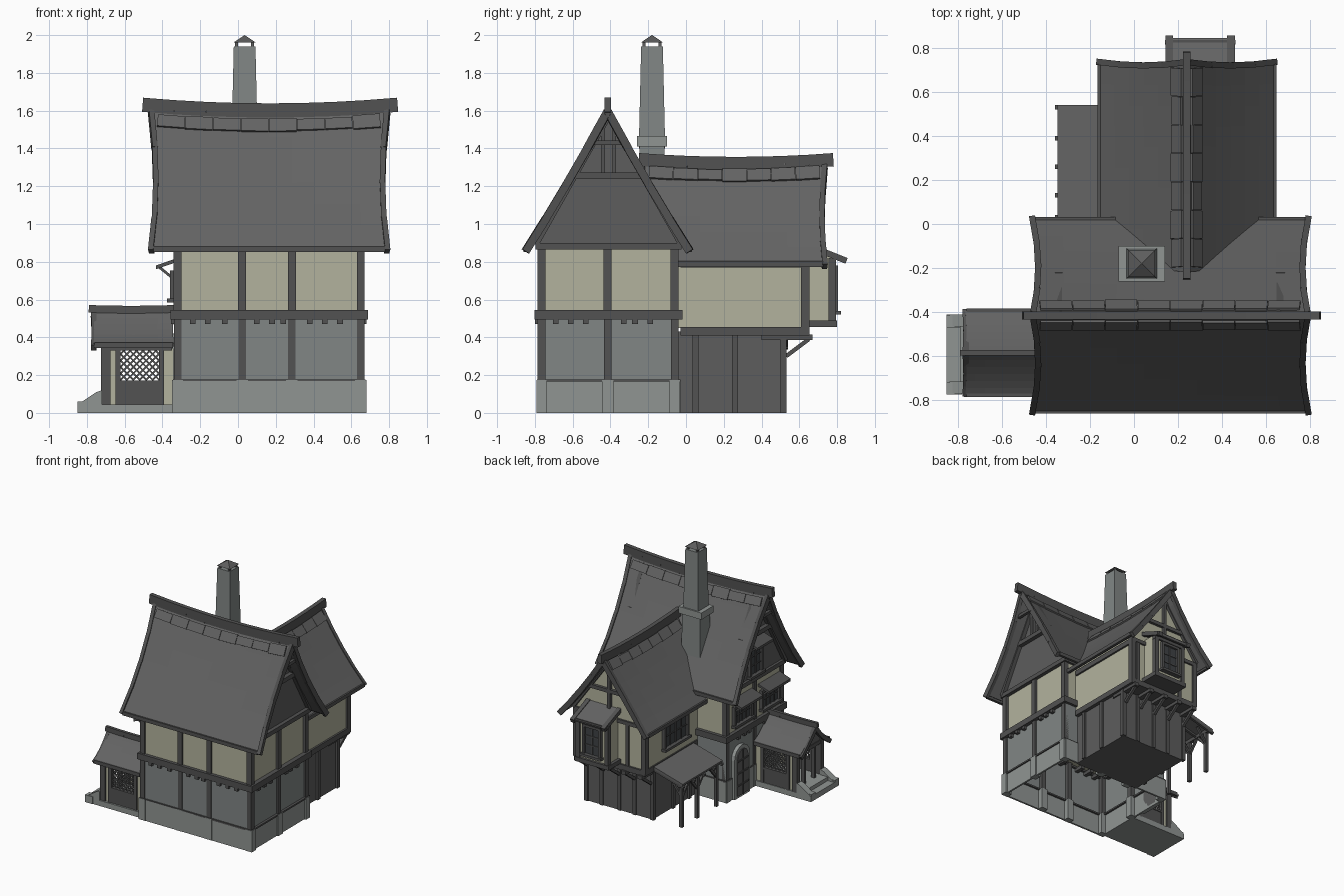
import bpy, bmesh, math, random
from mathutils import Vector as V, Matrix

if "Cube" in bpy.data.objects:
    bpy.data.objects.remove(bpy.data.objects["Cube"])
random.seed(3)

def mat(name, r, g, b):
    m = bpy.data.materials.new(name)
    m.diffuse_color = (r, g, b, 1)
    m.use_nodes = True
    m.node_tree.nodes["Principled BSDF"].inputs["Base Color"].default_value = m.diffuse_color
    return m

TIMBER = mat("dark timber", .085, .085, .085)
ROOF = mat("roof slate", .125, .125, .125)
BOARD = mat("wood boards", .11, .11, .11)
STONE = mat("wall stone", .22, .24, .235)
PALE = mat("pale stone", .28, .30, .29)
PLASTER = mat("plaster", .45, .45, .34)
GLASS = mat("window glass", .05, .055, .06)

def finish(name, bm, m):
    me = bpy.data.meshes.new(name)
    bm.to_mesh(me)
    bm.free()
    me.materials.append(m)
    o = bpy.data.objects.new(name, me)
    bpy.context.collection.objects.link(o)
    return o

def box(bm, x0, x1, y0, y1, z0, z1, top=1):
    M = Matrix.Translation(((x0+x1)/2, (y0+y1)/2, (z0+z1)/2)) @ Matrix.Diagonal((abs(x1-x0), abs(y1-y0), abs(z1-z0), 1))
    vs = bmesh.ops.create_cube(bm, size=1)['verts']
    for v in vs:
        if v.co.z > 0:
            v.co.x *= top
            v.co.y *= top
    bmesh.ops.transform(bm, matrix=M, verts=vs)

def beam(bm, p, q, w, h, up=(0, 0, 1)):
    p, q = V(p), V(q)
    d = q-p
    side = d.cross(V(up))
    if side.length < 1e-5:
        side = d.cross(V((0, 1, 0)))
    side.normalize()
    u = side.cross(d).normalized()
    M = Matrix((side*w, d, u*h)).transposed().to_4x4()
    M.translation = (p+q)/2
    bmesh.ops.create_cube(bm, size=1, matrix=M)

def prism(bm, axis, pts, lo, hi):
    put = (lambda t, a, b: (t, a, b)) if axis == 'x' else (lambda t, a, b: (a, t, b))
    A, B = [[bm.verts.new(put(t, a, b)) for a, b in pts] for t in (lo, hi)]
    n = len(pts)
    fs = [bm.faces.new(A), bm.faces.new(B[::-1])]
    fs += [bm.faces.new((A[i], B[i], B[(i+1) % n], A[(i+1) % n])) for i in range(n)]
    bmesh.ops.recalc_face_normals(bm, faces=fs)

def boxes(name, m, rows):
    bm = bmesh.new()
    for r in rows:
        box(bm, *r)
    return finish(name, bm, m)

def beams(name, m, rows):
    bm = bmesh.new()
    for r in rows:
        beam(bm, *r)
    return finish(name, bm, m)

def solid(name, m, axis, pts, lo, hi):
    bm = bmesh.new()
    prism(bm, axis, pts, lo, hi)
    return finish(name, bm, m)

# Sagging gable roof with ridge beam, ridge slates, barge boards and eave boards
def roof(name, axis, c, lo, hi, half, ze, zr, sag, pinch, rlo, rhi, rw, rh, slates=0, thick=.03, ends=(0, 1)):
    L, mid = hi-lo, (lo+hi)/2
    def pt(a, s, dz=0):
        t = abs(s)
        along = mid+(a-.5)*(L-2*pinch*4*t*(1-t))
        z = zr-(zr-ze)*t-.015*4*t*(1-t)-sag*(1-(2*a-1)**2)*(1-t)+dz
        return V((along, c+s*half, z)) if axis == 'x' else V((c+s*half, along, z))
    N, S = 10, 12
    bm = bmesh.new()
    g = [[bm.verts.new(pt(i/N, 2*j/S-1)) for j in range(S+1)] for i in range(N+1)]
    for i in range(N):
        for j in range(S):
            bm.faces.new((g[i][j], g[i+1][j], g[i+1][j+1], g[i][j+1]))
    bm.normal_update()
    if sum(f.normal.z for f in bm.faces) < 0:
        bmesh.ops.reverse_faces(bm, faces=bm.faces)
    o = finish(name, bm, ROOF)
    md = o.modifiers.new("thickness", 'SOLIDIFY')
    md.thickness, md.offset = thick, -1
    trim = []
    for s in (-1, 1):
        for a in ends:
            for k in range(4):
                trim.append((pt(a, s*k/4, -.025), pt(a, s*(k+1)/4, -.025), .028, thick+.012))
        trim.append((pt(.01, s, -.012), pt(.99, s, -.012), .022, .03))
    def rp(f):
        along = rlo+(rhi-rlo)*f
        z = zr+rh*.15-sag*(1-(2*f-1)**2)
        return (along, c, z) if axis == 'x' else (c, along, z)
    trim += [(rp(k/8), rp((k+1)/8), rw, rh) for k in range(8)]
    beams(name+"_trim", TIMBER, trim)
    rows = []
    for s in (-1, 1):
        for k in range(slates):
            w = .05+.015*random.random()
            a0, a1 = .02+.96*k/slates, .02+.96*(k+.98)/slates
            nrm = V((0, s*(zr-ze), half)) if axis == 'x' else V((s*(zr-ze), 0, half))
            off = s*.045/half
            rows.append((pt(a0, off, .012), pt(a1, off, .012), w*1.3, .012, nrm))
    if rows:
        beams(name+"_ridge_slates", ROOF, rows)

# Framed window on a wall: axis/sgn is the facing direction
def window(name, axis, sgn, c, w, h, cols, rows, hood=False):
    def B(u0, u1, d0, d1, z0, z1):
        d0, d1 = sgn*d0, sgn*d1
        if axis == 'x':
            return (c[0]+d0, c[0]+d1, c[1]+u0, c[1]+u1, c[2]+z0, c[2]+z1)
        return (c[0]+u0, c[0]+u1, c[1]+d0, c[1]+d1, c[2]+z0, c[2]+z1)
    a, b, f = w/2, h/2, .02
    boxes(name+"_glass", GLASS, [B(-a, a, 0, .008, -b, b)])
    r = [B(-a-f, -a, 0, .025, -b, b), B(a, a+f, 0, .025, -b, b),
         B(-a-f, a+f, 0, .025, b, b+f), B(-a-.03, a+.03, 0, .04, -b-f, -b)]
    r += [B(-a+w*k/cols-.004, -a+w*k/cols+.004, 0, .015, -b, b) for k in range(1, cols)]
    r += [B(-a, a, 0, .014, -b+h*k/rows-.004, -b+h*k/rows+.004) for k in range(1, rows)]
    boxes(name+"_frame", TIMBER, r)
    if hood:
        x, y, z = c[0], c[1], c[2]+b+.03
        bm = bmesh.new()
        prism(bm, 'x' if axis == 'y' else 'y', [((y if axis == 'y' else x)+sgn*d, z+e) for d, e in
              ((0, .03), (0, .05), (.1, .015), (.1, -.005))], (y if axis == 'x' else x)-a-.04, (y if axis == 'x' else x)+a+.04)
        for s in (-1, 1):
            if axis == 'x':
                beam(bm, (x, y+s*a, z-.06), (x+sgn*.08, y+s*a, z+.005), .014, .014)
        finish(name+"_hood", bm, TIMBER)

# ---- Main house walls ----
o = boxes("main_stone_wall", STONE, [(-.335, .655, -.78, -.04, 0, .51)])
bm = bmesh.new()
bm.from_mesh(o.data)
bmesh.ops.delete(bm, geom=[f for f in bm.faces if abs(f.normal.z) > .9], context='FACES')
bm.to_mesh(o.data)
bm.free()
PX, PY = (-.32, .022, .285, .65), (-.765, -.415, -.06)
plinth = [(-.345, .665, -.79, -.775, 0, .17), (-.345, .665, -.045, -.03, 0, .17),
          (-.345, -.33, -.79, -.03, 0, .17), (.65, .665, -.79, -.03, 0, .17)]
plinth += [(x-.03, x+.03, y-.027, y+.027, 0, .175) for x in PX for y in (PY[0], PY[2])]
plinth += [(x-.027, x+.027, PY[1]-.03, PY[1]+.03, 0, .175) for x in (PX[0], PX[3])]
boxes("plinth", PALE, plinth)
boxes("main_plaster_wall", PLASTER, [(-.33, .65, -.775, -.045, .51, .87)])
frame = []
for z0, z1, e in ((.17, .5, .02), (.5, .89, .021)):
    frame += [(x-e, x+e, y-e, y+e, z0, z1) for x in PX for y in (PY[0], PY[2])]
    frame += [(x-e, x+e, PY[1]-e, PY[1]+e, z0, z1) for x in (PX[0], PX[3])]
for z0, z1, e in ((.165, .178, 0), (.495, .545, .012), (.865, .90, .006)):
    for y in (-.79-e, -.06):
        frame.append((-.345-e, .675+e, y, y+.03+e, z0, z1))
    for x in (-.345-e, .645):
        frame.append((x, x+.03+e, -.79-e, -.03+e, z0, z1))
for x in (-.24, -.16, -.07, .1, .18, .24, .38, .46, .54):
    frame.append((x-.015, x+.015, -.80, -.7, .47, .5))
for y in (-.69, -.61, -.53, -.33, -.27, -.19):
    frame.append((-.355, -.3, y-.015, y+.015, .47, .5))
    frame.append((.6, .68, y-.015, y+.015, .47, .5))
boxes("main_timber_frame", TIMBER, frame)

# Main gables with collar beams and king posts
solid("main_gable", BOARD, 'x', [(-.79, .87), (-.03, .87), (-.41, 1.55)], -.33, .65)
rows = []
for x in (-.345, .665):
    rows += [((x, -.60, 1.255), (x, -.22, 1.255), .04, .035), ((x, -.44, 1.27), (x, -.44, 1.53), .02, .02),
             ((x, -.38, 1.27), (x, -.38, 1.53), .02, .02)]
    for s in (-1, 1):
        rows.append(((x, -.41+s*.385, .89), (x, -.41, 1.57), .035, .03))
for x in (-.43, .755):
    rows += [((x, -.50, 1.43), (x, -.33, 1.43), .025, .025)]
beams("main_gable_timbers", TIMBER, rows)
roof("main_roof", 'x', -.415, -.46, .79, .435, .88, 1.62, .03, .025, -.505, .845, .035, .075, 8)

# ---- Rear wing ----
boxes("wing_lower_wall", BOARD, [(-.06, .54, -.05, .52, 0, .43)])
posts = [(x-.016, x+.016, y-.016, y+.016, 0, .42) for x in (-.06, .54) for y in (.05, .26, .515)]
posts += [(x-.014, x+.014, .5, .53, 0, .42) for x in (.1, .24, .4)]
posts += [(-.085, .57, -.03, .655, .41, .455)]
posts += [(x-.02, x+.02, .4, .67, .385, .415) for x in (-.05, .1, .24, .38, .53)]
posts += [(x-.02, x+.02, .61, .655, .43, .82) for x in (-.07, .55)]
posts += [(-.09, -.06, -.03, .65, .77, .81), (.54, .57, -.03, .65, .77, .81), (-.08, .56, .63, .655, .79, .82)]
posts += [(x-.015, x+.015, .63, .652, .45, .8) for x in (.08, .5)]
boxes("wing_timber_frame", TIMBER, posts)
solid("wing_plaster_wall", PLASTER, 'y', [(-.075, .45), (.555, .45), (.555, .82), (.24, 1.27), (-.075, .82)], -.05, .64)
beams("wing_braces", TIMBER, [((x, .53, .3), (x, .65, .39), .022, .022) for x in (-.05, .1, .24, .38, .53)] +
      [((.07, .65, 1.03), (.41, .65, 1.03), .025, .03), ((.24, .65, .82), (.24, .65, 1.25), .025, .03)] +
      [((.24+s*.33, .65, .82), (.24, .65, 1.28), .025, .03) for s in (-1, 1)])
roof("wing_roof", 'y', .24, -.22, .735, .395, .80, 1.33, .02, .015, -.25, .78, .035, .07, 7, ends=(1,))
window("wing_side_window", 'x', -1, (-.077, .26, .64), .28, .18, 4, 2)

# Bay window at the back
boxes("bay_wall", PLASTER, [(.17, .43, .6, .78, .47, .84)])
bay = [(x-.017, x+.017, .755, .795, .46, .82) for x in (.17, .43)]
bay += [(.145, .455, .62, .80, .455, .49), (.15, .45, .76, .795, .79, .815)]
boxes("bay_frame", TIMBER, bay)
window("bay_window", 'y', 1, (.30, .78, .65), .13, .22, 2, 3)
beams("bay_roof", ROOF, [((.30, .6, .905), (.30, .84, .81), .29, .02)])
beams("bay_roof_trim", TIMBER, [((x, .6, .905), (x, .85, .805), .035, .032) for x in (.16, .44)] +
      [((.14, .825, .815), (.46, .825, .815), .02, .025)])

# Side lean-to on posts
beams("lean_to_roof", ROOF, [((-.06, .28, .445), (-.345, .28, .365), .52, .02)])
lean = [((-.31, y, 0), (-.31, y, .36), .026, .026) for y in (.05, .3, .5)]
lean += [((-.31, .02, .355), (-.31, .54, .355), .03, .03)]
lean += [((-.07, y, .425), (-.355, y, .345), .02, .02) for y in (.03, .13, .26, .39, .53)]
lean += [((-.31, y, .24), (-.31, y+d, .345), .018, .018) for y, d in ((.05, .09), (.3, .09), (.3, -.09), (.5, -.09))]
lean += [((-.31, y, .25), (-.22, y, .37), .018, .018) for y in (.05, .3, .5)]
beams("lean_to_frame", TIMBER, lean)

# ---- Left facade openings ----
window("gable_window", 'x', -1, (-.335, -.41, 1.04), .13, .22, 2, 3, True)
window("left_window_back", 'x', -1, (-.335, -.24, .67), .2, .13, 4, 2, True)
window("left_window_front", 'x', -1, (-.335, -.60, .67), .2, .13, 4, 2, True)
def arch(w, z0, z1):
    return [(-.21+w, z0)] + [(-.21+w*math.cos(math.pi*k/8), z1+w*math.sin(math.pi*k/8)) for k in range(9)] + [(-.21-w, z0)]
solid("arch_surround", PALE, 'x', arch(.1, 0, .32), -.365, -.33)
solid("arch_door", BOARD, 'x', arch(.07, .02, .32), -.372, -.33)
boxes("door_bars", TIMBER, [(-.378, -.36, -.28, -.14, z, z+.012) for z in (.1, .2, .3)] + [(-.378, -.36, -.214, -.206, .02, .385)])

# ---- Chimney ----
boxes("chimney", STONE, [(-.035, .105, -.25, -.11, 1.4, 1.94, .82), (-.05, .12, -.25, -.11, .95, 1.42, .95)])
boxes("chimney_band", PALE, [(-.07, .14, -.26, -.1, 1.41, 1.465)])
bm = bmesh.new()
for sx in (-1, 1):
    for sy in (-1, 1):
        box(bm, .035+sx*.042-.008, .035+sx*.042+.008, -.18+sy*.042-.008, -.18+sy*.042+.008, 1.93, 1.965)
bmesh.ops.create_cone(bm, cap_ends=True, segments=4, radius1=.085, radius2=.001, depth=.04,
                      matrix=Matrix.Translation((.035, -.18, 1.98)) @ Matrix.Rotation(math.pi/4, 4, 'Z'))
finish("chimney_cap", bm, BOARD)

# ---- Porch ----
boxes("porch_base", PALE, [(-.85, -.34, -.77, -.41, 0, .045), (-.79, -.34, -.72, -.46, .045, .075)])
bm = bmesh.new()
for y in (-.77, -.465):
    prism(bm, 'y', [(-.84, 0), (-.72, 0), (-.72, .12), (-.75, .11), (-.84, .05)], y, y+.055)
    box(bm, -.85, -.78, y-.005, y+.05, 0, .06)
finish("step_cheeks", bm, PALE)
frame, lat = [], []
for y in (-.74, -.43):
    frame += [(x-w, x+w, y-.02, y+.02, .04, .37) for x, w in ((-.70, .024), (-.635, .014), (-.405, .014))]
    frame += [(-.72, -.35, y-.018, y+.018, .33, .37), (-.64, -.40, y-.015, y+.015, .045, .17), (-.63, -.41, y-.02, y+.02, .155, .172)]
    # diamond lattice
    w, h, x0, z0 = .21, .16, -.625, .172
    for k in range(-4, 7):
        c = k*.034
        u0, u1 = max(0, c), min(w, h+c)
        if u1 > u0:
            for f in (0, 1):
                X = [x0+(w-u if f else u) for u in (u0, u1)]
                lat.append(((X[0], y, z0+u0-c), (X[1], y, z0+u1-c), .01, .009))
frame += [(-.72, -.69, -.74, -.43, .33, .36), (-.72, -.69, -.66, -.64, .04, .34), (-.72, -.69, -.53, -.51, .04, .34)]
boxes("porch_frame", TIMBER, frame)
beams("porch_lattice", TIMBER, lat)
boxes("porch_plaster", PLASTER, [(x, x+w, y-.008, y+.008, .045, .34) for x, w in ((-.392, .05), (-.68, .035)) for y in (-.74, -.43)])
solid("porch_gable", BOARD, 'x', [(-.75, .355), (-.42, .355), (-.585, .52)], -.715, -.69)
roof("porch_roof", 'x', -.585, -.765, -.34, .19, .37, .545, .004, .004, -.79, -.34, .025, .04, 0, .022, ends=(0,))
